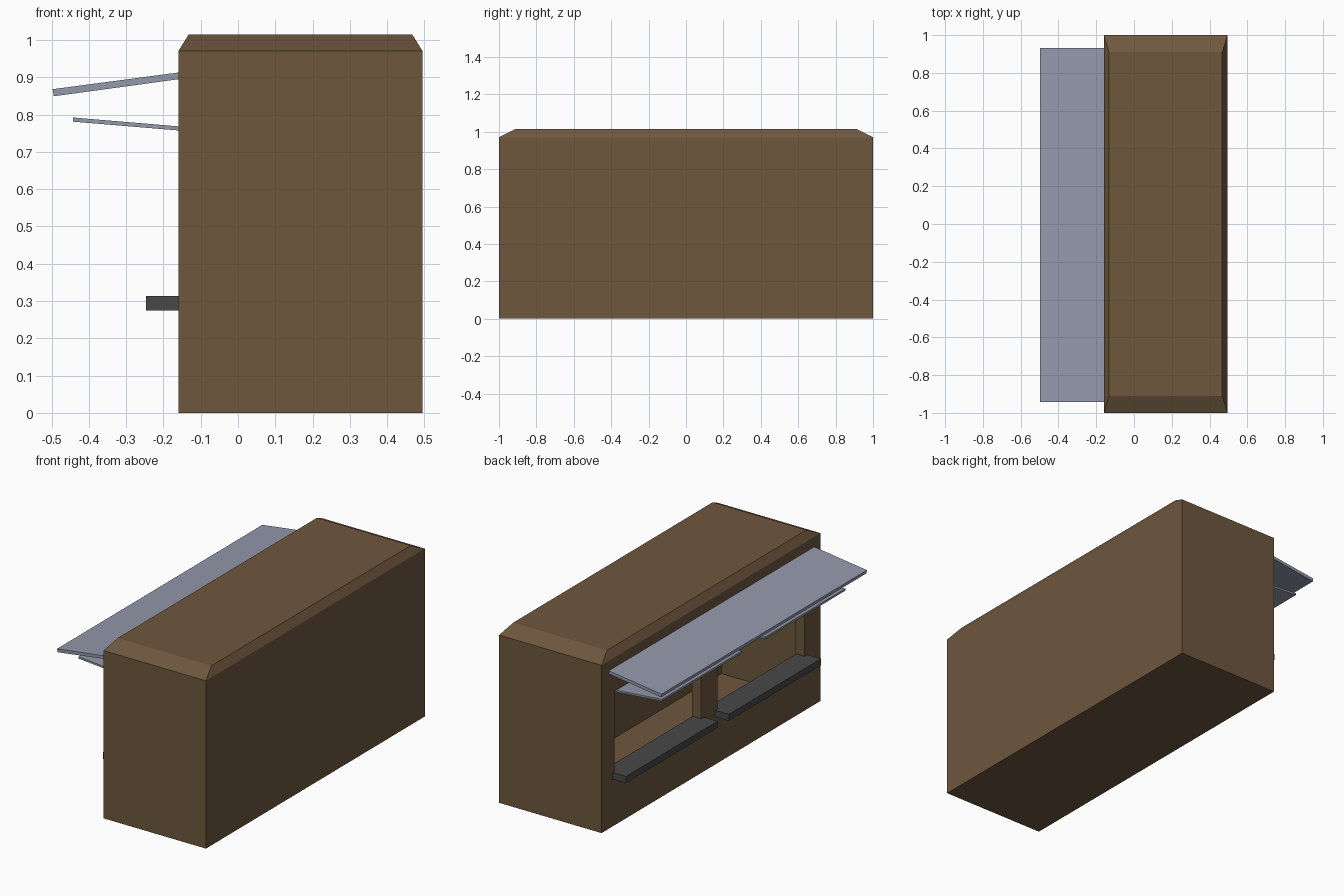
import bpy
import bmesh

if "Cube" in bpy.data.objects:
    bpy.data.objects.remove(bpy.data.objects["Cube"])


def material(name, rgb):
    m = bpy.data.materials.new(name)
    m.diffuse_color = (*rgb, 1)
    m.use_nodes = True
    m.node_tree.nodes["Principled BSDF"].inputs["Base Color"].default_value = m.diffuse_color
    return m


BROWN = material("brown wood", (0.158, 0.096, 0.048))
STEEL = material("blue grey metal", (0.296, 0.319, 0.413))
DARK = material("dark grey", (0.065, 0.065, 0.065))


def from_bmesh(name, bm, mat):
    bmesh.ops.recalc_face_normals(bm, faces=bm.faces)
    mesh = bpy.data.meshes.new(name)
    bm.to_mesh(mesh)
    bm.free()
    mesh.materials.append(mat)
    ob = bpy.data.objects.new(name, mesh)
    bpy.context.collection.objects.link(ob)
    return ob


def extrude_y(name, profile, y0, y1, mat):
    """Extrude an (x, z) outline between two y positions."""
    bm = bmesh.new()
    face = bm.faces.new([bm.verts.new((x, y0, z)) for x, z in profile])
    out = bmesh.ops.extrude_face_region(bm, geom=[face])
    verts = [g for g in out["geom"] if isinstance(g, bmesh.types.BMVert)]
    bmesh.ops.translate(bm, verts=verts, vec=(0, y1 - y0, 0))
    return from_bmesh(name, bm, mat)


def box(name, x, y, z, mat):
    outline = [(x[0], z[0]), (x[1], z[0]), (x[1], z[1]), (x[0], z[1])]
    return extrude_y(name, outline, y[0], y[1], mat)


# Stall body with a bevelled roof: stacked rectangles joined by side faces
X0, X1 = -0.16, 0.495
bm = bmesh.new()
rings = []
for z, ix, iy in ((0, 0, 0), (0.97, 0, 0), (1.015, 0.028, 0.09)):
    a, b, c = X0 + ix, X1 - ix, 1 - iy
    rings.append([bm.verts.new(p) for p in
                  ((a, -c, z), (b, -c, z), (b, c, z), (a, c, z))])
bm.faces.new(rings[0])
bm.faces.new(rings[-1])
for low, high in zip(rings, rings[1:]):
    for i in range(4):
        j = (i + 1) % 4
        bm.faces.new((low[i], low[j], high[j], high[i]))
body = from_bmesh("stall_body", bm, BROWN)

# Hollow interior and two serving windows
windows = ((0.09, 0.88), (-0.855, -0.06))
cutters = [box("interior_cutter", (X0 + 0.06, X1 - 0.06), (-0.945, 0.945),
               (0.02, 0.95), BROWN)]
for w in windows:
    cutters.append(box("window_cutter", (X0 - 0.1, X0 + 0.1), w,
                       (0.295, 0.775), BROWN))
for cutter in cutters:
    cutter.hide_render = True
    cutter.hide_viewport = True
    mod = body.modifiers.new("cut", "BOOLEAN")
    mod.operation = "DIFFERENCE"
    mod.solver = "EXACT"
    mod.object = cutter

# Counter and lifted shutter at each window
for y0, y1 in windows:
    box("counter", (-0.247, -0.105), (y0 - 0.025, y1 + 0.022),
        (0.275, 0.313), DARK)
    extrude_y("shutter", [(-0.443, 0.781), (-0.12, 0.754),
                          (-0.12, 0.765), (-0.442, 0.792)],
              y0 + 0.03, y1 - 0.028, STEEL)

# Sloping canopy above both windows
extrude_y("canopy", [(-0.494, 0.849), (-0.15, 0.896),
                     (-0.15, 0.914), (-0.497, 0.868)], -0.943, 0.933, STEEL)
